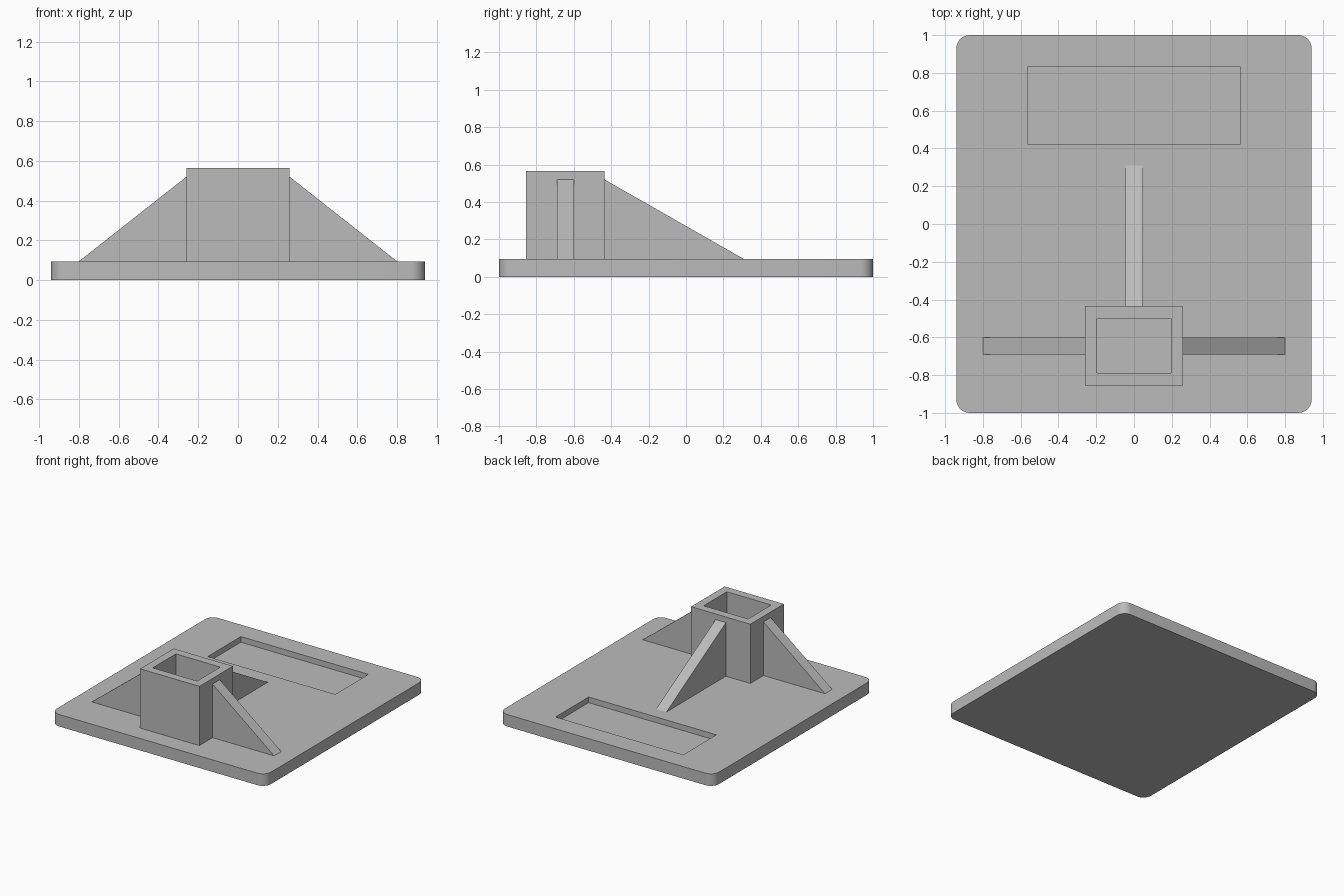
import bpy
import bmesh
from math import cos, sin, pi, radians
from mathutils import Vector

if "Cube" in bpy.data.objects:
    bpy.data.objects.remove(bpy.data.objects["Cube"], do_unlink=True)

GREY = 0.5
grey = bpy.data.materials.new("plain_grey")
grey.use_nodes = True
grey.diffuse_color = (GREY, GREY, GREY, 1)
grey.node_tree.nodes["Principled BSDF"].inputs["Base Color"].default_value = (GREY, GREY, GREY, 1)

BASE_TOP = 0.095
RIB_TOP = 0.52
RIB_HALF = 0.045


def finish(name, bm):
    """Turn a bmesh into a named grey object."""
    bmesh.ops.recalc_face_normals(bm, faces=bm.faces)
    mesh = bpy.data.meshes.new(name)
    bm.to_mesh(mesh)
    bm.free()
    mesh.materials.append(grey)
    obj = bpy.data.objects.new(name, mesh)
    bpy.context.collection.objects.link(obj)
    return obj


def prism(name, points, direction):
    """Extrude a closed outline along a direction."""
    bm = bmesh.new()
    face = bm.faces.new([bm.verts.new(p) for p in points])
    out = bmesh.ops.extrude_face_region(bm, geom=[face], use_keep_orig=True)
    verts = [g for g in out["geom"] if isinstance(g, bmesh.types.BMVert)]
    bmesh.ops.translate(bm, vec=Vector(direction), verts=verts)
    return finish(name, bm)


def rectangle(x, y0, y1, z):
    return [(-x, y0, z), (x, y0, z), (x, y1, z), (-x, y1, z)]


# Base plate with rounded corners
radius, steps = 0.07, 8
outline = []
for i, (sx, sy) in enumerate([(1, 1), (-1, 1), (-1, -1), (1, -1)]):
    for k in range(steps + 1):
        a = (i + k / steps) * pi / 2
        outline.append((sx * (0.94 - radius) + radius * cos(a),
                        sy * (1 - radius) + radius * sin(a), 0))
base = prism("base_plate", outline, (0, 0, BASE_TOP))

# Shallow rectangular tray cut into the back of the plate
cutter = prism("tray_cutter", rectangle(0.56, 0.42, 0.835, 0.05), (0, 0, 0.2))
cutter.hide_render = True
cut = base.modifiers.new("tray", "BOOLEAN")
cut.operation = "DIFFERENCE"
cut.solver = "EXACT"
cut.object = cutter
bpy.context.view_layer.objects.active = base
base.select_set(True)
bpy.ops.object.modifier_apply(modifier="tray")
bpy.data.objects.remove(cutter, do_unlink=True)
bpy.ops.object.shade_smooth_by_angle(angle=radians(30))

# Square socket: a block whose top is inset and sunk to the plate
socket = prism("socket", rectangle(0.26, -0.855, -0.435, BASE_TOP - 0.01),
               (0, 0, 0.575 - BASE_TOP))
bm = bmesh.new()
bm.from_mesh(socket.data)
top = max(bm.faces, key=lambda f: f.calc_center_median().z)
bmesh.ops.inset_region(bm, faces=[top], thickness=0.065, use_even_offset=True)
for v in top.verts:
    v.co.z = 0.565
rim = [v for v in top.verts]
well = bmesh.ops.extrude_face_region(bm, geom=[top])
for g in well["geom"]:
    if isinstance(g, bmesh.types.BMVert):
        g.co.z = BASE_TOP
if top.is_valid:
    bmesh.ops.delete(bm, geom=[top], context="FACES_ONLY")
for v in bm.verts:
    if v.co.z > 0.5:
        v.co.z = 0.565
bmesh.ops.recalc_face_normals(bm, faces=bm.faces)
bm.to_mesh(socket.data)
bm.free()

# Triangular side ribs, mirrored left and right
for side, sign in (("left", 1), ("right", -1)):
    y = -0.645 - RIB_HALF
    prism(side + "_rib",
          [(sign * 0.26, y, BASE_TOP), (sign * 0.80, y, BASE_TOP), (sign * 0.26, y, RIB_TOP)],
          (0, 2 * RIB_HALF, 0))

# Longer rib running back from the socket
prism("back_rib",
      [(-RIB_HALF, -0.435, BASE_TOP), (-RIB_HALF, 0.31, BASE_TOP), (-RIB_HALF, -0.435, RIB_TOP)],
      (2 * RIB_HALF, 0, 0))
